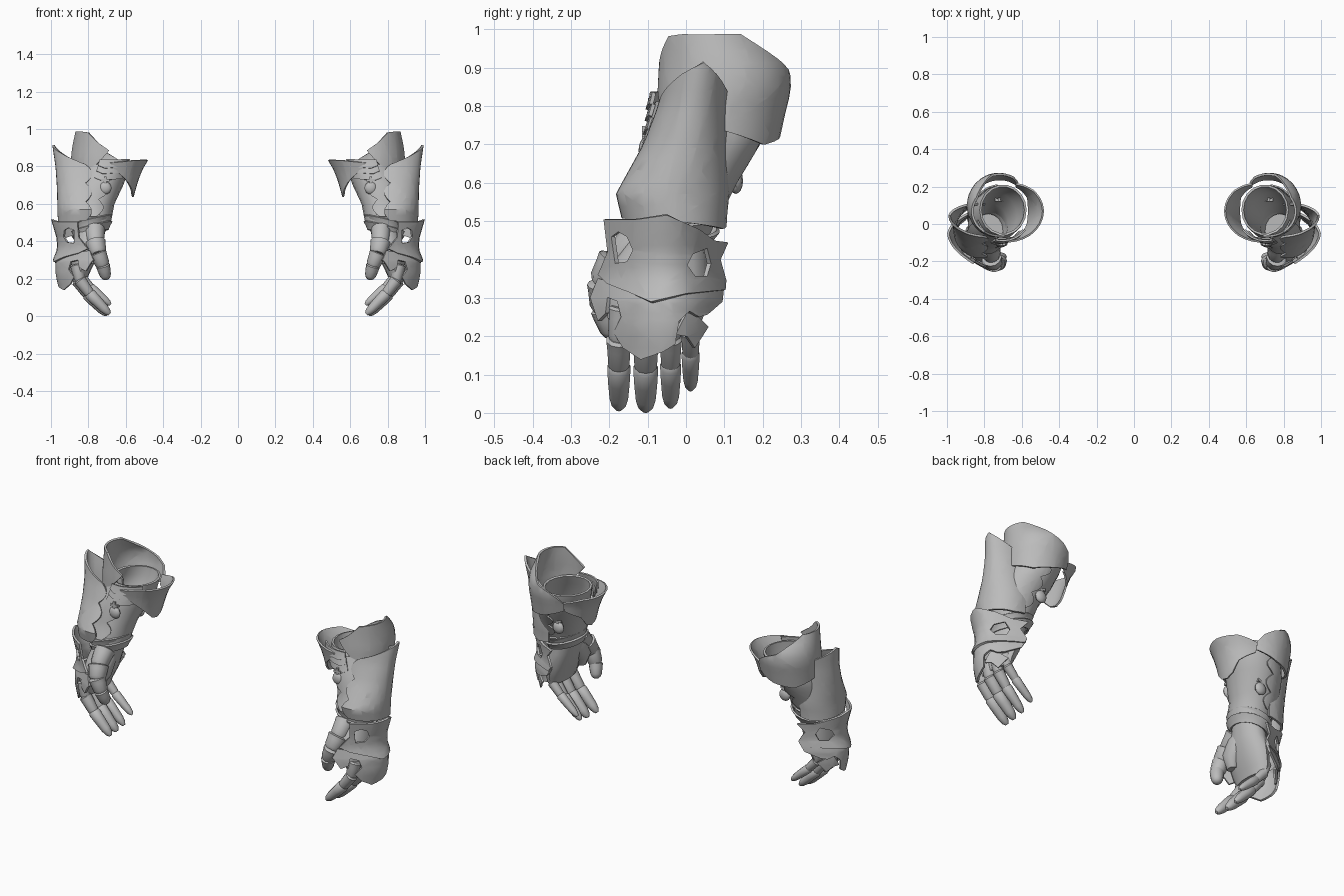
import bpy, bmesh, math
from mathutils import Vector

steel = bpy.data.materials.new("steel_grey")
steel.diffuse_color = (0.5, 0.5, 0.5, 1)
DEG = 400.0  # degrees per outline unit on wrapped plates


def lerp(table, z):
    """Rows of (z, values...) interpolated at height z."""
    if z <= table[0][0]:
        return table[0][1:]
    for a, b in zip(table, table[1:]):
        if z <= b[0]:
            t = (z - a[0]) / (b[0] - a[0])
            return [p + (q - p) * t for p, q in zip(a[1:], b[1:])]
    return table[-1][1:]


def wrap(table, off=0.0):
    """Map (angle, height) onto an elliptical tube with its own profile."""
    def f(u, z):
        a = math.radians(u * DEG)
        cx, cy, rx, ry = lerp(table, z)
        return Vector((cx + (rx + off) * math.cos(a), cy + (ry + off) * math.sin(a), z))
    return f


def scallops(angle, depth, z0, z1, count):
    """Rounded lobes along a plate edge, from z0 to z1."""
    n = count * 5
    return [(angle + depth * abs(math.sin(math.pi * i / 5)), z0 + (z1 - z0) * i / n)
            for i in range(n + 1)]


def finish(name, bm, thick=0.0):
    bmesh.ops.recalc_face_normals(bm, faces=bm.faces[:])
    me = bpy.data.meshes.new(name)
    bm.to_mesh(me)
    bm.free()
    me.materials.append(steel)
    ob = bpy.data.objects.new(name, me)
    bpy.context.collection.objects.link(ob)
    if thick:
        s = ob.modifiers.new("thickness", 'SOLIDIFY')
        s.thickness, s.offset = thick, 0
    ob.modifiers.new("pair", 'MIRROR').use_mirror_merge = False
    return ob


def plate(name, outline, surf, holes=(), angular=True, thick=0.012):
    """Flat outline, cut into a grid and bent onto a surface."""
    bm = bmesh.new()
    for loop in [outline, *holes]:
        vs = [bm.verts.new((p / DEG if angular else p, z, 0)) for p, z in loop]
        for i, v in enumerate(vs):
            bm.edges.new((v, vs[(i + 1) % len(vs)]))
    bmesh.ops.triangle_fill(bm, use_beauty=True, edges=bm.edges[:], normal=(0, 0, 1))
    for axis in (0, 1):
        co = [v.co[axis] for v in bm.verts]
        no = Vector((axis == 0, axis == 1, 0))
        c = min(co) + 0.0301
        while c < max(co):
            bmesh.ops.bisect_plane(bm, geom=bm.verts[:] + bm.edges[:] + bm.faces[:],
                                   plane_co=no * c, plane_no=no)
            c += 0.0301
    for v in bm.verts:
        v.co = surf(v.co.x, v.co.y)
    return finish(name, bm, thick)


def loft(bm, rings, sides=12, cap=True):
    """Rings of (centre, rx, ry, direction) joined into a tube."""
    prev = None
    for i, (c, rx, ry, d) in enumerate(rings):
        d = Vector(d).normalized()
        s = (Vector((0, 1, 0)) - d * d.y).normalized()
        t = s.cross(d)
        ang = [2 * math.pi * k / sides for k in range(sides)]
        cur = [bm.verts.new(Vector(c) + t * rx * math.cos(a) + s * ry * math.sin(a)) for a in ang]
        if prev:
            for k in range(sides):
                j = (k + 1) % sides
                bm.faces.new((prev[k], prev[j], cur[j], cur[k]))
        if cap and i in (0, len(rings) - 1):
            bm.faces.new(cur)
        prev = cur


def tube(name, table, cap, thick=0.0, axis=(0, 0, 1), sides=18):
    bm = bmesh.new()
    loft(bm, [((cx, cy, z), rx, ry, axis) for z, cx, cy, rx, ry in table], sides, cap)
    return finish(name, bm, thick)


def digit(name, pts, radii, sides=10):
    """Armoured finger: overlapping tapered segments with a rounded tip."""
    bm = bmesh.new()
    last = len(pts) - 2
    for i in range(last + 1):
        p, q, r = Vector(pts[i]), Vector(pts[i + 1]), radii[i]
        d = q - p
        steps = [(-0.08, 0.85), (0.0, 1.1), (0.3, 1.02), (0.85, 0.93), (1.08, 0.7)]
        if i == last:
            steps = [(-0.08, 0.85), (0.0, 1.1), (0.35, 1.02), (0.75, 0.88), (0.95, 0.66), (1.06, 0.3)]
        loft(bm, [(p + d * t, r * k, r * k, d) for t, k in steps], sides)
    return finish(name, bm)


# Forearm sleeve, open at the top
sleeve = [(0.47, 0.78, -0.035, 0.085, 0.095), (0.53, 0.78, -0.03, 0.10, 0.11),
          (0.60, 0.775, 0.0, 0.108, 0.115), (0.70, 0.745, 0.04, 0.125, 0.135),
          (0.78, 0.715, 0.065, 0.125, 0.135), (0.83, 0.70, 0.075, 0.12, 0.13)]
tube("forearm_sleeve", sleeve, False, 0.012)

# Wrist bands, slightly tilted
for n, z in (("upper_wrist_band", 0.495), ("lower_wrist_band", 0.46)):
    tube(n, [(z - 0.018, 0.785, -0.04, 0.092, 0.10), (z, 0.783, -0.037, 0.097, 0.105),
             (z + 0.022, 0.782, -0.033, 0.11, 0.118)], False, 0.01, (0.25, 0.05, 1))

# Outer forearm plate with scalloped front edge and a pointed top
outer = [(0.50, 0.82, -0.03, 0.137, 0.130), (0.57, 0.82, -0.035, 0.139, 0.142),
         (0.70, 0.82, 0.0, 0.143, 0.105), (0.80, 0.82, 0.02, 0.15, 0.087),
         (0.92, 0.82, 0.04, 0.168, 0.08)]
plate("outer_forearm_plate",
      scallops(-92, -14, 0.51, 0.81, 3) +
      [(-65, 0.84), (-28, 0.885), (5, 0.915), (30, 0.885), (70, 0.83), (95, 0.77),
       (100, 0.65), (98, 0.49), (70, 0.48), (0, 0.50)], wrap(outer))

# Scalloped layers lying on the sleeve, front and back
plate("front_sleeve_plate", [(-20, 0.53)] + scallops(-100, -18, 0.53, 0.81, 3) + [(-20, 0.81)],
      wrap(sleeve, 0.016), thick=0.008)
plate("back_sleeve_plate", [(20, 0.53)] + scallops(85, 16, 0.53, 0.76, 3) + [(20, 0.76)],
      wrap(sleeve, 0.014), thick=0.008)

# Elbow plate wrapping the front, outside and back of the top, leaning inward at its crest
elbow = [(0.70, 0.73, 0.08, 0.15, 0.155), (0.80, 0.725, 0.095, 0.16, 0.162),
         (0.84, 0.723, 0.10, 0.165, 0.168), (0.90, 0.722, 0.10, 0.16, 0.165),
         (0.99, 0.725, 0.065, 0.138, 0.125)]
plate("elbow_plate",
      [(-75, 0.80), (-88, 0.84), (-102, 0.885), (-82, 0.925), (-72, 0.95), (-58, 0.982),
       (-35, 0.987), (35, 0.985), (78, 0.895), (100, 0.87), (118, 0.84), (130, 0.80), (130, 0.76),
       (90, 0.72), (50, 0.70), (0, 0.74), (-45, 0.77)], wrap(elbow))

# Flared cuff over the inside of the elbow
cuff = [(0.63, 0.69, 0.06, 0.125, 0.13), (0.72, 0.69, 0.065, 0.15, 0.14),
        (0.78, 0.69, 0.065, 0.172, 0.15), (0.84, 0.69, 0.07, 0.207, 0.17)]
plate("inner_elbow_cuff",
      [(108, 0.80), (140, 0.83), (180, 0.836), (230, 0.833), (268, 0.82), (262, 0.785), (245, 0.75),
       (228, 0.715), (212, 0.68), (198, 0.65), (180, 0.637), (162, 0.655), (145, 0.71), (112, 0.75)],
      wrap(cuff), thick=0.01)
for i, z in enumerate((0.735, 0.77, 0.80)):
    plate("elbow_lame_%d" % (i + 1), [(220, z), (270, z - 0.01), (285, z + 0.005),
                                      (285, z + 0.035), (220, z + 0.04)],
          wrap(sleeve, 0.02 + 0.007 * i), thick=0.01)

# Round buckles with a short strap, front and back
for n, c in (("front_buckle", (0.71, -0.105, 0.685)), ("back_buckle", (0.72, 0.13, 0.605))):
    bm = bmesh.new()
    bmesh.ops.create_uvsphere(bm, u_segments=12, v_segments=8, radius=0.034)
    bmesh.ops.scale(bm, vec=(1, 0.55, 1), verts=bm.verts[:])
    for w, h, z in ((0.045, 0.014, 0.042), (0.014, 0.055, 0.035)):
        bar = bmesh.ops.create_cube(bm, size=1)["verts"]
        bmesh.ops.scale(bm, vec=(w, 0.02, h), verts=bar)
        bmesh.ops.translate(bm, vec=(0, 0, z), verts=bar)
    bmesh.ops.translate(bm, vec=c, verts=bm.verts[:])
    finish(n, bm)

# Back-of-hand plates: arched about a ridge, upper one flares to a V edge over the lower
def hand(table):
    def f(y, z):
        d = y + 0.05
        return Vector((lerp(table, z)[0] - (5.2 if d < 0 else 8.0) * d * d, y, z))
    return f

lower = [(0.14, 0.95), (0.22, 0.97), (0.29, 0.972), (0.35, 0.95)]
plate("upper_hand_plate",
      [(-0.21, 0.505), (-0.13, 0.505), (-0.05, 0.517), (0.03, 0.48), (0.07, 0.45), (0.105, 0.445),
       (0.085, 0.40), (0.10, 0.345), (0.098, 0.32), (0.0, 0.31), (-0.09, 0.288), (-0.15, 0.315),
       (-0.20, 0.335), (-0.225, 0.36), (-0.20, 0.42)],
      hand([(0.29, 0.988), (0.36, 0.96), (0.42, 0.965), (0.52, 0.994)]),
      [[(-0.19, 0.46), (-0.172, 0.473), (-0.15, 0.46), (-0.135, 0.425), (-0.15, 0.395), (-0.18, 0.39)],
       [(0.0, 0.385), (0.015, 0.415), (0.05, 0.43), (0.06, 0.39), (0.05, 0.355), (0.02, 0.355)]],
      angular=False)
plate("lower_hand_plate",
      [(-0.225, 0.35), (-0.09, 0.31), (0.095, 0.335), (0.09, 0.29), (0.05, 0.255), (0.03, 0.25),
       (0.005, 0.265), (-0.02, 0.24), (-0.03, 0.18), (-0.06, 0.16), (-0.115, 0.14), (-0.16, 0.17),
       (-0.185, 0.21), (-0.165, 0.25), (-0.175, 0.29), (-0.20, 0.30), (-0.205, 0.26),
       (-0.225, 0.24), (-0.245, 0.30)], hand(lower), angular=False)

# Palm and the fleshy base of the thumb
tube("palm", [(0.21, 0.84, -0.08, 0.038, 0.11), (0.25, 0.838, -0.08, 0.054, 0.125),
              (0.32, 0.818, -0.075, 0.07, 0.135), (0.40, 0.80, -0.065, 0.078, 0.12),
              (0.47, 0.785, -0.04, 0.08, 0.095), (0.50, 0.78, -0.035, 0.08, 0.09)], True, sides=16)
bm = bmesh.new()
loft(bm, [((0.785, -0.05, 0.47), 0.05, 0.05, (0, -0.3, -1)), ((0.775, -0.10, 0.41), 0.06, 0.06, (0, -0.5, -1)),
          ((0.765, -0.145, 0.34), 0.05, 0.055, (0, -0.4, -1)),
          ((0.77, -0.15, 0.28), 0.025, 0.03, (0.1, 0, -1))], 12)
finish("thumb_base", bm)

# Fingers, curling inward
for n, y, r, tip, s in (("index_finger", -0.175, 0.031, 0.016, -0.01),
                        ("middle_finger", -0.105, 0.033, 0.012, 0.0),
                        ("ring_finger", -0.04, 0.028, 0.022, 0.0),
                        ("little_finger", 0.012, 0.024, 0.066, -0.015)):
    k = tip - 0.014
    digit(n, [(0.87 + s, y * 0.95, 0.27), (0.855 + s, y, 0.19 + k * 0.4),
              (0.80 + s, y, 0.115 + k * 0.7), (0.702 + s, y, tip)], (r * 1.08, r, r * 0.93))

# Pointed knuckle guard over the little finger
plate("little_knuckle_guard",
      [(-0.03, 0.205), (0.0, 0.262), (0.03, 0.25), (0.055, 0.225), (0.02, 0.17), (0.0, 0.2)],
      lambda u, v: hand(lower)(u, v) - Vector((0.012, 0, 0)), angular=False, thick=0.01)

# Thumb with broad overlapping plates
digit("thumb", [(0.765, -0.115, 0.46), (0.762, -0.178, 0.395), (0.748, -0.212, 0.335),
                (0.722, -0.212, 0.27), (0.704, -0.19, 0.20)], (0.05, 0.05, 0.042, 0.034), 12)

# Apply modifiers and shade
for ob in bpy.data.objects:
    ob.select_set(True)
bpy.context.view_layer.objects.active = bpy.data.objects[0]
bpy.ops.object.convert(target='MESH')
bpy.ops.object.shade_smooth_by_angle(angle=math.radians(38))
